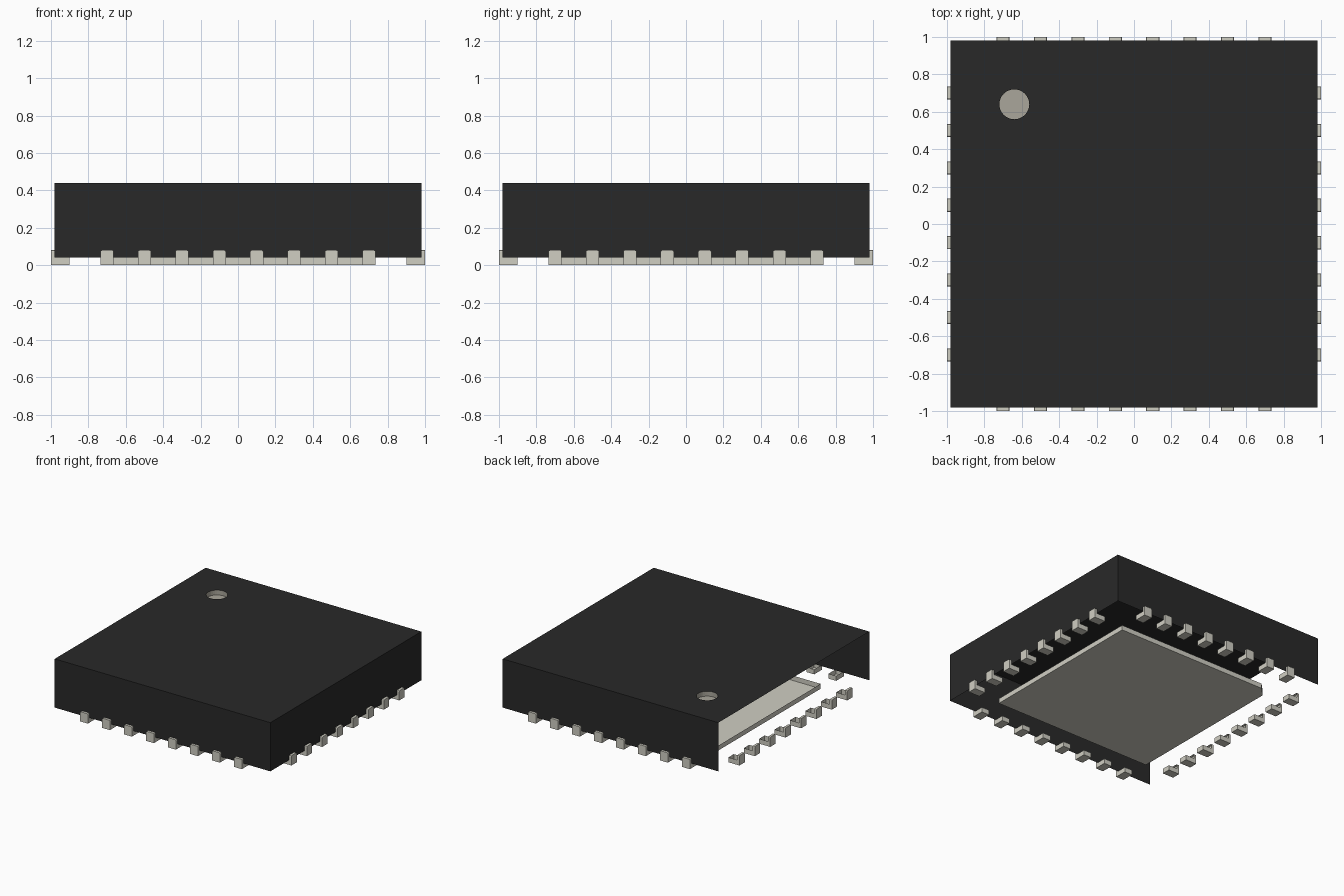
import bpy, bmesh, math
from mathutils import Matrix

cube = bpy.data.objects.get("Cube")
if cube:
    bpy.data.objects.remove(cube, do_unlink=True)


def material(name, rgb):
    m = bpy.data.materials.new(name)
    m.use_nodes = True
    m.diffuse_color = (*rgb, 1)
    m.node_tree.nodes["Principled BSDF"].inputs["Base Color"].default_value = (*rgb, 1)
    return m


BLACK = material("black_plastic", (0.022, 0.022, 0.022))
METAL = material("pale_metal", (0.63, 0.62, 0.545))
TAUPE = material("taupe_mark", (0.40, 0.38, 0.325))

HALF, BASE, TOP = 0.98, 0.04, 0.44      # package half width, underside, top
MARK, RADIUS, DEPTH = (-0.64, 0.64), 0.08, 0.04


def add_object(name, bm, mat):
    mesh = bpy.data.meshes.new(name)
    bm.to_mesh(mesh)
    bm.free()
    mesh.materials.append(mat)
    ob = bpy.data.objects.new(name, mesh)
    bpy.context.collection.objects.link(ob)
    return ob


def extrude_profile(points, vec):
    """Closed solid swept from a flat polygon along vec."""
    bm = bmesh.new()
    face = bm.faces.new([bm.verts.new(p) for p in points])
    res = bmesh.ops.extrude_face_region(bm, geom=[face], use_keep_orig=True)
    bmesh.ops.translate(bm, vec=vec, verts=[v for v in res["geom"] if isinstance(v, bmesh.types.BMVert)])
    bmesh.ops.recalc_face_normals(bm, faces=bm.faces)
    return bm


def remove_faces(bm, rule):
    bmesh.ops.delete(bm, geom=[f for f in bm.faces if rule(f.calc_center_median(), f.normal)],
                     context="FACES")


def circle(bm, z):
    return bmesh.ops.create_circle(bm, segments=32, radius=RADIUS,
                                   matrix=Matrix.Translation((*MARK, z)))["verts"]


# Package shell: round hole in the top, open underneath and on the -x side
h = HALF
bm = extrude_profile([(-h, -h, BASE), (h, -h, BASE), (h, h, BASE), (-h, h, BASE)], (0, 0, TOP - BASE))
remove_faces(bm, lambda c, n: abs(n.z) > 0.5)
circle(bm, TOP)
rim = [e for e in bm.edges if all(abs(v.co.z - TOP) < 1e-5 for v in e.verts)]
bmesh.ops.triangle_fill(bm, use_beauty=True, use_dissolve=False, edges=rim, normal=(0, 0, 1))
bm.normal_update()
remove_faces(bm, lambda c, n: c.x < -h + 0.001 and abs(n.x) > 0.5)
add_object("package_shell", bm, BLACK)

# Round orientation dimple: floor and short side wall
bm = bmesh.new()
low, high = circle(bm, TOP - DEPTH), circle(bm, TOP)
floor = bm.faces.new(low)
floor.normal_update()
if floor.normal.z < 0:
    floor.normal_flip()
for i in range(32):
    j = (i + 1) % 32
    bm.faces.new((low[j], low[i], high[i], high[j]))
add_object("orientation_dimple", bm, TAUPE)

# Thermal pad: open-topped tray with one clipped corner
s, c = 0.72, 0.075
bm = extrude_profile([(-s, -s, 0), (s, -s, 0), (s, s, 0), (c - s, s, 0), (-s, s - c, 0)], (0, 0, BASE))
remove_faces(bm, lambda c, n: n.z > 0.5)
add_object("thermal_pad", bm, METAL)

# L-shaped leads with softened tops, open where they touch the package, eight per side
W, TIP = 0.07, 0.08
L_PROFILE = [(0.9, 0), (1.0, 0), (1.0, TIP), (HALF, TIP), (HALF, BASE), (0.9, BASE)]
for side, turn in (("left", 0), ("back", 1), ("right", 2), ("front", 3)):
    for k in range(8):
        y = -0.7 + 0.2 * k
        bm = extrude_profile([(x, y - W / 2, z) for x, z in L_PROFILE], (0, W, 0))
        tops = [e for e in bm.edges if all(v.co.z > TIP - 1e-4 for v in e.verts)
                and abs(e.verts[0].co.y - e.verts[1].co.y) < 1e-4]
        bmesh.ops.bevel(bm, geom=tops, offset=0.008, segments=2, profile=0.5, affect="EDGES")
        bm.normal_update()
        remove_faces(bm, lambda c, n: (n.z > 0.5 and c.z < 0.05) or (n.x < -0.5 and c.z > 0.05))
        bm.transform(Matrix.Rotation(turn * math.pi / 2, 4, "Z"))
        add_object(f"{side}_lead_{k + 1}", bm, METAL)
